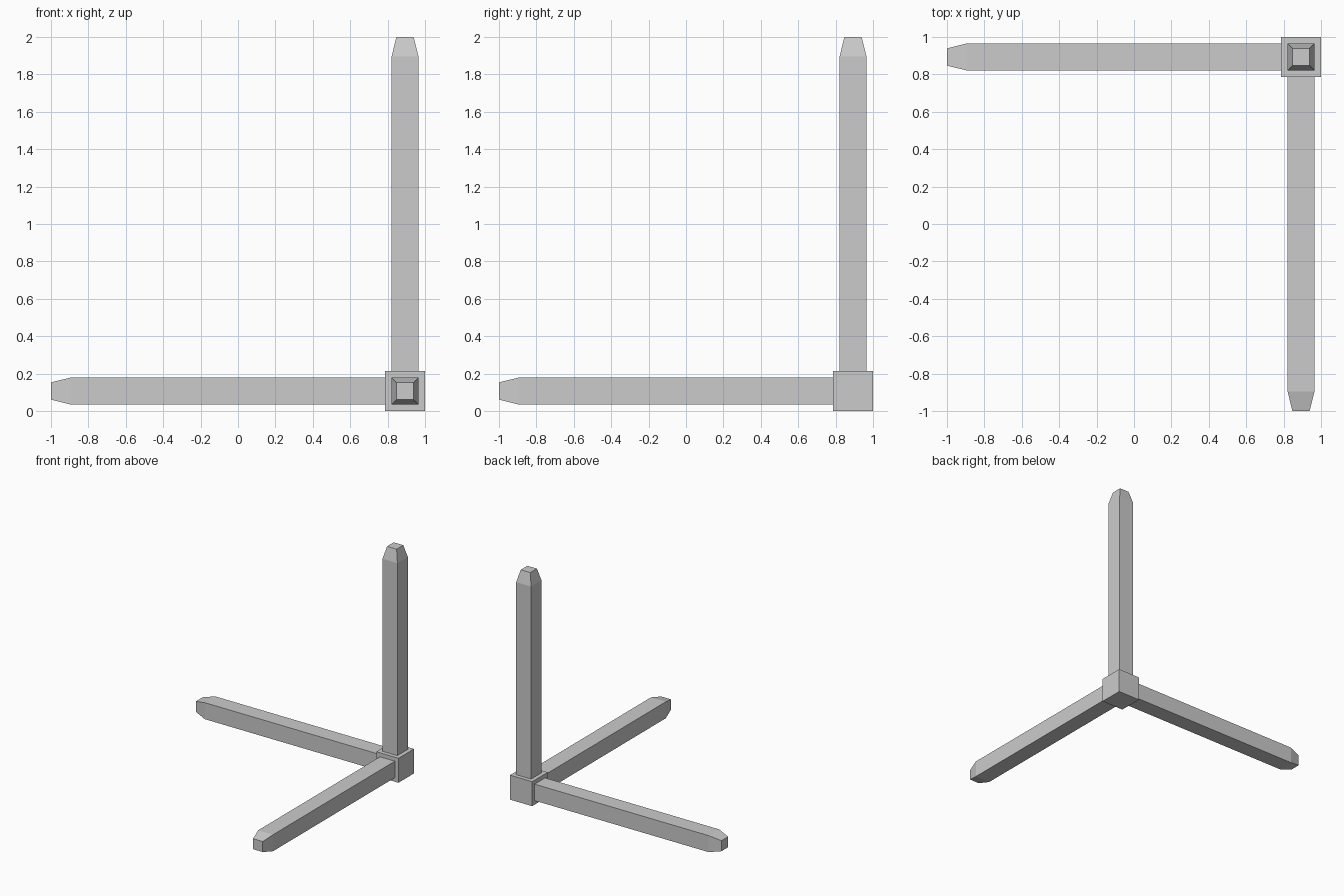
import bpy, bmesh
from mathutils import Vector

if "Cube" in bpy.data.objects:
    bpy.data.objects.remove(bpy.data.objects["Cube"])

CENTRE = Vector((0.893, 0.893, 0.107))   # middle of the corner block
BLOCK = 0.107                            # half size of the block
BAR, TIP = 0.072, 0.046                  # half widths of bar and blunt tip
LENGTH, TAPER = 1.893, 0.105             # block centre to tip, taper length


def add_object(name, bm):
    bmesh.ops.recalc_face_normals(bm, faces=bm.faces)
    mesh = bpy.data.meshes.new(name)
    bm.to_mesh(mesh)
    bm.free()
    obj = bpy.data.objects.new(name, mesh)
    bpy.context.collection.objects.link(obj)
    obj.location = CENTRE
    return obj


# Corner block
bm = bmesh.new()
bmesh.ops.create_cube(bm, size=2 * BLOCK)
add_object("corner_block", bm)


def tapered_bar(name, direction):
    """Square bar leaving the block, with a tapered blunt end."""
    bm = bmesh.new()
    rings = []
    for z, h in ((BLOCK - 0.005, BAR), (LENGTH - TAPER, BAR), (LENGTH, TIP)):
        rings.append([bm.verts.new((x * h, y * h, z))
                      for x, y in ((-1, -1), (1, -1), (1, 1), (-1, 1))])
    for low, high in zip(rings, rings[1:]):
        for i in range(4):
            j = (i + 1) % 4
            bm.faces.new((low[i], low[j], high[j], high[i]))
    bm.faces.new(rings[0][::-1])
    bm.faces.new(rings[-1])
    obj = add_object(name, bm)
    obj.rotation_euler = Vector(direction).to_track_quat('Z', 'Y').to_euler()


# Three bars at right angles
tapered_bar("upright_bar", (0, 0, 1))
tapered_bar("left_bar", (-1, 0, 0))
tapered_bar("front_bar", (0, -1, 0))
